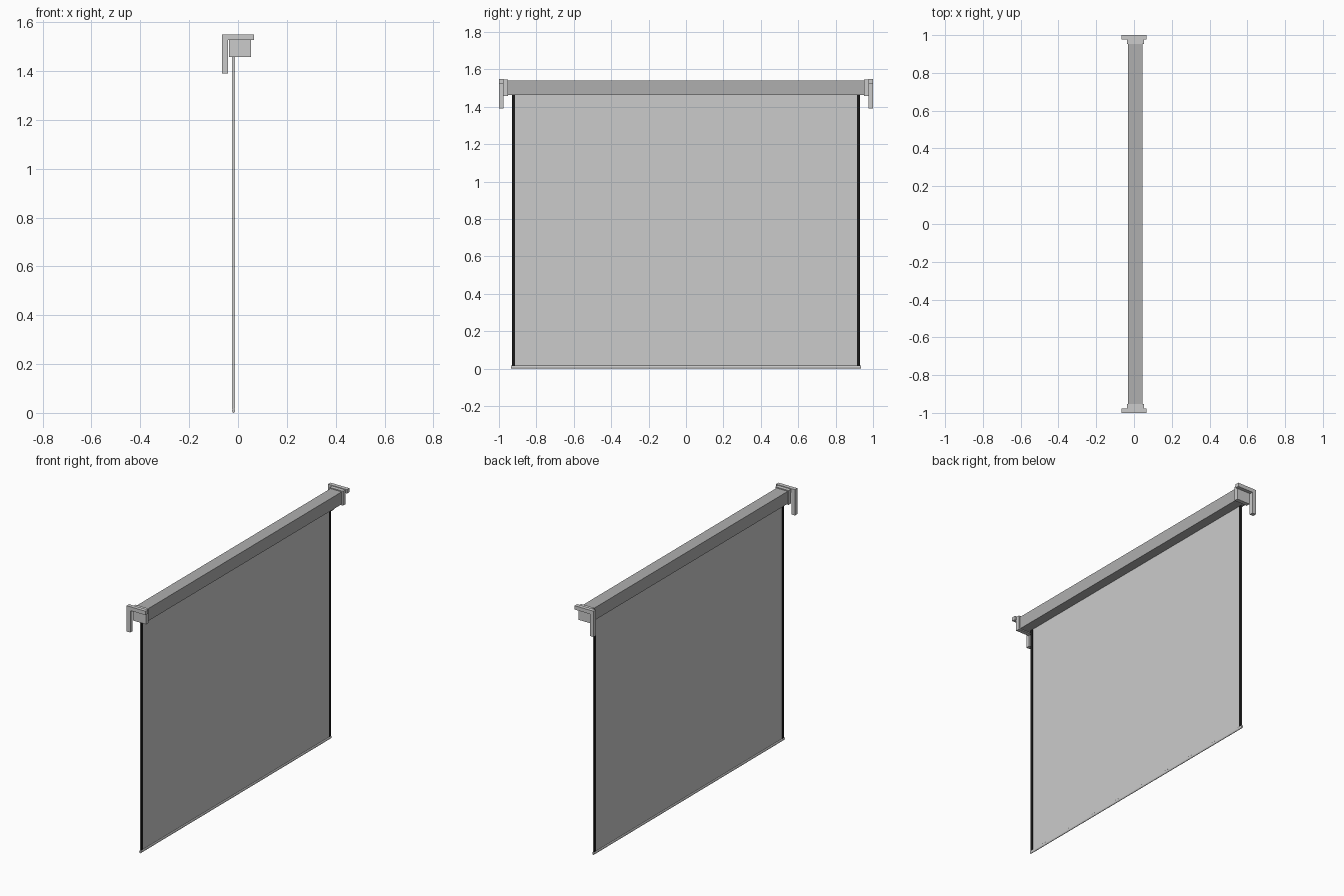
import bpy, bmesh
from mathutils import Matrix

if "Cube" in bpy.data.objects:
    bpy.data.objects.remove(bpy.data.objects["Cube"])


def mat(name, v):
    m = bpy.data.materials.new(name)
    m.diffuse_color = (v, v, v, 1)
    m.use_nodes = True
    m.node_tree.nodes["Principled BSDF"].inputs["Base Color"].default_value = m.diffuse_color
    return m


def finish(name, bm, material=None):
    bmesh.ops.recalc_face_normals(bm, faces=bm.faces)
    me = bpy.data.meshes.new(name)
    bm.to_mesh(me)
    bm.free()
    ob = bpy.data.objects.new(name, me)
    bpy.context.collection.objects.link(ob)
    if material:
        me.materials.append(material)
    return ob


def extrude_y(name, profile, y0, y1, material=None):
    """Extrude an x-z outline from y0 to y1."""
    bm = bmesh.new()
    face = bm.faces.new([bm.verts.new((x, y0, z)) for x, z in profile])
    ext = bmesh.ops.extrude_face_region(bm, geom=[face])
    verts = [v for v in ext["geom"] if isinstance(v, bmesh.types.BMVert)]
    bmesh.ops.translate(bm, verts=verts, vec=(0, y1 - y0, 0))
    return finish(name, bm, material)


def box(name, x0, x1, y0, y1, z0, z1, material=None):
    return extrude_y(name, [(x0, z0), (x1, z0), (x1, z1), (x0, z1)], y0, y1, material)


dark = mat("dark_grey", 0.43)
black = mat("black", 0.01)
SX = -0.018  # plane of the cloth

# Roller housing and hanging screen
box("housing", -0.032, 0.045, -0.955, 0.955, 1.463, 1.54, dark)
box("screen_cloth", SX - 0.003, SX + 0.003, -0.93, 0.93, 0.009, 1.465)

# Weighted bottom bar, rounded
bm = bmesh.new()
rot = Matrix.Rotation(1.5707963, 4, "X")
bmesh.ops.create_cone(bm, cap_ends=True, segments=16, radius1=1, radius2=1, depth=1.87, matrix=rot)
bmesh.ops.scale(bm, verts=bm.verts, vec=(0.006, 1, 0.009))
bmesh.ops.translate(bm, verts=bm.verts, vec=(SX, 0, 0.009))
bar = finish("bottom_bar", bm)
bpy.context.view_layer.objects.active = bar
bar.select_set(True)
bpy.ops.object.shade_smooth_by_angle()

# L-shaped wall hooks, end caps and black borders on both ends
hook = [(-0.065, 1.39), (-0.04, 1.39), (-0.04, 1.526), (0.065, 1.526), (0.065, 1.55), (-0.065, 1.55)]
for side, s in (("left", -1), ("right", 1)):
    extrude_y("wall_hook_" + side, hook, s * 0.976, s * 1.0)
    box("end_cap_" + side, -0.037, 0.054, s * 0.953, s * 0.978, 1.457, 1.546)
    for face, d in (("front", 1), ("back", -1)):
        xs = sorted((SX + d * 0.0025, SX + d * 0.004))
        box(f"border_{side}_{face}", *xs, s * 0.913, s * 0.931, 0.012, 1.465, black)
